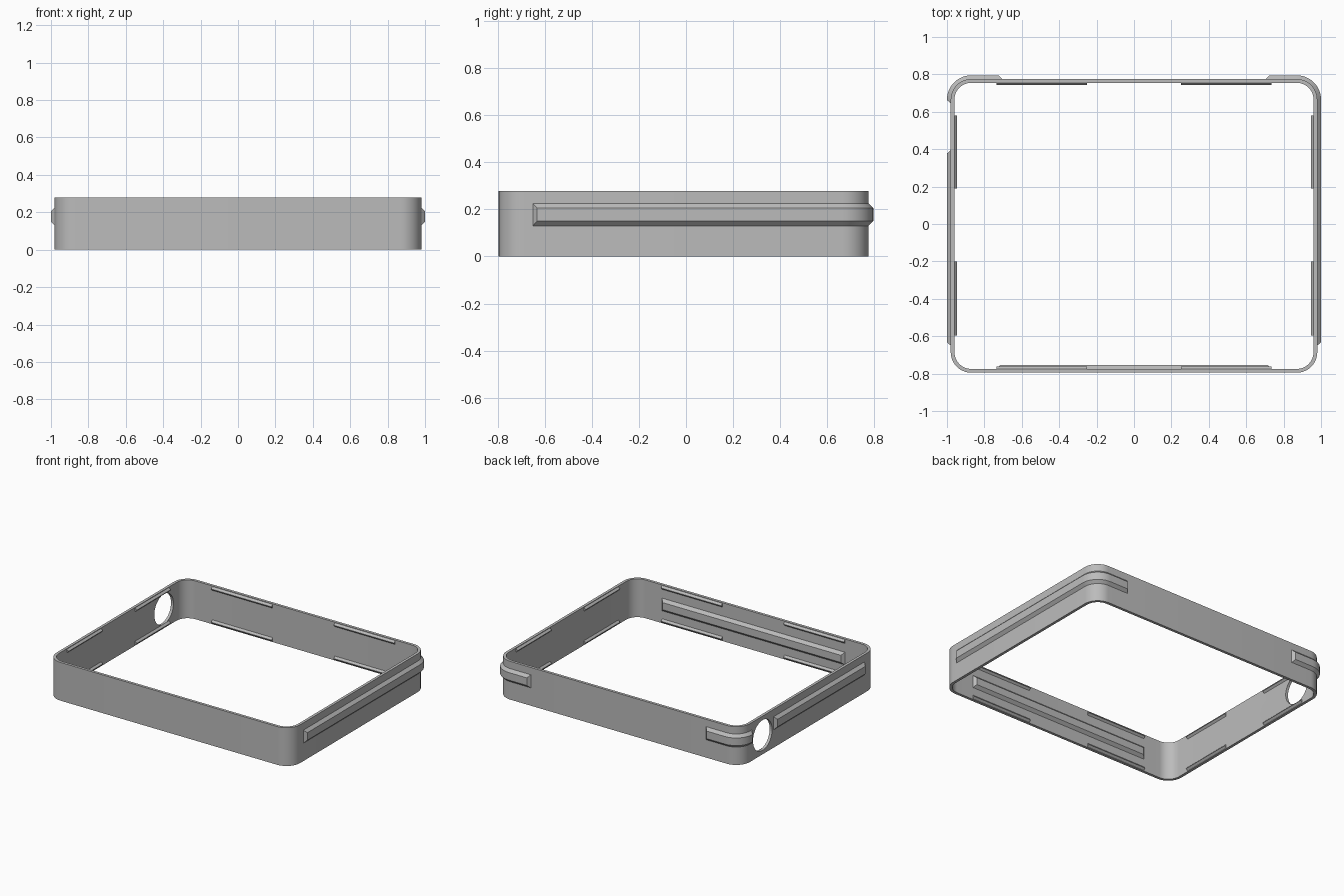
import bpy, bmesh
from math import cos, sin, pi
from mathutils import Vector

if "Cube" in bpy.data.objects:
    bpy.data.objects.remove(bpy.data.objects["Cube"])

# Overall sizes
HX, Y0, Y1, H = 0.98, -0.795, 0.775, 0.278
R, WALL = 0.11, 0.02
IX, IY0, IY1 = HX - WALL, Y0 + WALL, Y1 - WALL

grey = bpy.data.materials.new("grey")
grey.use_nodes = True
grey.diffuse_color = (0.5, 0.5, 0.5, 1)
grey.node_tree.nodes["Principled BSDF"].inputs["Base Color"].default_value = (0.5, 0.5, 0.5, 1)


def finish(bm, name):
    bmesh.ops.remove_doubles(bm, verts=bm.verts, dist=1e-5)
    bmesh.ops.recalc_face_normals(bm, faces=bm.faces)
    mesh = bpy.data.meshes.new(name)
    bm.to_mesh(mesh)
    bm.free()
    mesh.materials.append(grey)
    ob = bpy.data.objects.new(name, mesh)
    bpy.context.collection.objects.link(ob)
    return ob


def smooth(ob):
    bpy.ops.object.select_all(action='DESELECT')
    ob.select_set(True)
    bpy.context.view_layer.objects.active = ob
    bpy.ops.object.shade_smooth_by_angle(angle=pi / 6)


def skin(bm, rings, closed=False):
    """Join rings of points with quads."""
    rows = [[bm.verts.new(p) for p in ring] for ring in rings]
    pairs = list(zip(rows, rows[1:])) + ([(rows[-1], rows[0])] if closed else [])
    for a, b in pairs:
        for i in range(len(a)):
            j = (i + 1) % len(a)
            bm.faces.new((a[i], a[j], b[j], b[i]))


def arc(cx, cy, start, steps=12):
    """Quarter corner as (point, outward normal) pairs."""
    out = []
    for i in range(steps + 1):
        a = start + pi / 2 * i / steps
        n = Vector((cos(a), sin(a), 0))
        out.append((Vector((cx, cy, 0)) + n * R, n))
    return out


def ridge(name, path, z0, z1, depth, inset):
    """Bevelled rib along a path of (point, normal), with tapered ends."""
    def end(a, b):
        p, n = a
        return p + (b[0] - p).normalized() * inset, n

    inner = [end(path[0], path[1])] + path[1:-1] + [end(path[-1], path[-2])]
    stations = [(*path[0], 0)] + [(p, n, depth) for p, n in inner] + [(*path[-1], 0)]
    up = Vector((0, 0, 1))
    bm = bmesh.new()
    skin(bm, [[p + up * z0, p + n * d + up * (z0 + d),
               p + n * d + up * (z1 - d), p + up * z1] for p, n, d in stations])
    ob = finish(bm, name)
    smooth(ob)
    return ob


def straight(a, b, normal):
    n = Vector((*normal, 0))
    return [(Vector((*a, 0)), n), (Vector((*b, 0)), n)]


# Rounded wall frame
corners = [(HX - R, Y1 - R), (R - HX, Y1 - R), (R - HX, Y0 + R), (HX - R, Y0 + R)]
loop = [s for i, (x, y) in enumerate(corners) for s in arc(x, y, i * pi / 2)]
bm = bmesh.new()
skin(bm, [[(*(p - n * t).xy, z) for t, z in ((0, 0), (0, H), (WALL, H), (WALL, 0))]
          for p, n in loop], closed=True)
frame = finish(bm, "wall_frame")

# Round opening through the right wall
bpy.ops.mesh.primitive_cylinder_add(vertices=48, radius=0.11, depth=0.2,
                                    location=(-HX, 0.52, H / 2), rotation=(0, pi / 2, 0))
cutter = bpy.context.object
cutter.name = "opening_cutter"
cutter.hide_render = True
cutter.data.materials.append(grey)
cut = frame.modifiers.new("opening", 'BOOLEAN')
cut.operation, cut.solver, cut.object = 'DIFFERENCE', 'EXACT', cutter
smooth(frame)
bpy.ops.object.modifier_apply(modifier=cut.name)
bpy.data.objects.remove(cutter)
smooth(frame)

# Outer rails: left rail wraps the back corner, right rail is split by the opening
RAIL = (0.13, 0.225, 0.02, 0.018)
left_end = straight((HX, -0.65), (HX, 0), (1, 0))[:1]
back_end = straight((0.705, Y1), (0, Y1), (0, 1))[:1]
ridge("left_rail", left_end + arc(*corners[0], 0) + back_end, *RAIL)
back_end = straight((-0.705, Y1), (0, Y1), (0, 1))[:1]
right_end = straight((-HX, 0.645), (-HX, 0), (-1, 0))[:1]
bend = arc(*corners[1], pi / 2)[:-1]
bend.append((Vector((-HX, Y1 - R, 0)), Vector((-1, 0, 0))))
ridge("right_corner_rail", back_end + bend + right_end, *RAIL)
ridge("right_rail", straight((-HX, -0.65), (-HX, 0.395), (-1, 0)), *RAIL)

# Rail on the inside of the front wall
ridge("inner_front_rail", straight((-0.735, IY0), (0.735, IY0), (0, 1)), 0.09, 0.182, 0.02, 0.018)

# Snap ridges along the upper and lower inside edges
for level, z in (("lower", 0.004), ("upper", H - 0.032)):
    for s, side in ((-1, "right"), (1, "left")):
        clip = (z, z + 0.028, 0.013, 0)
        for y, place in ((IY0, "front"), (IY1, "back")):
            ridge(f"{level}_{place}_{side}_snap",
                  straight((s * 0.25, y), (s * 0.735, y), (0, 1 if y < 0 else -1)), *clip)
        for a, b, place in ((-0.595, -0.2, "fore"), (0.19, 0.58, "aft")):
            ridge(f"{level}_{side}_{place}_snap",
                  straight((s * IX, a), (s * IX, b), (-s, 0)), *clip)
